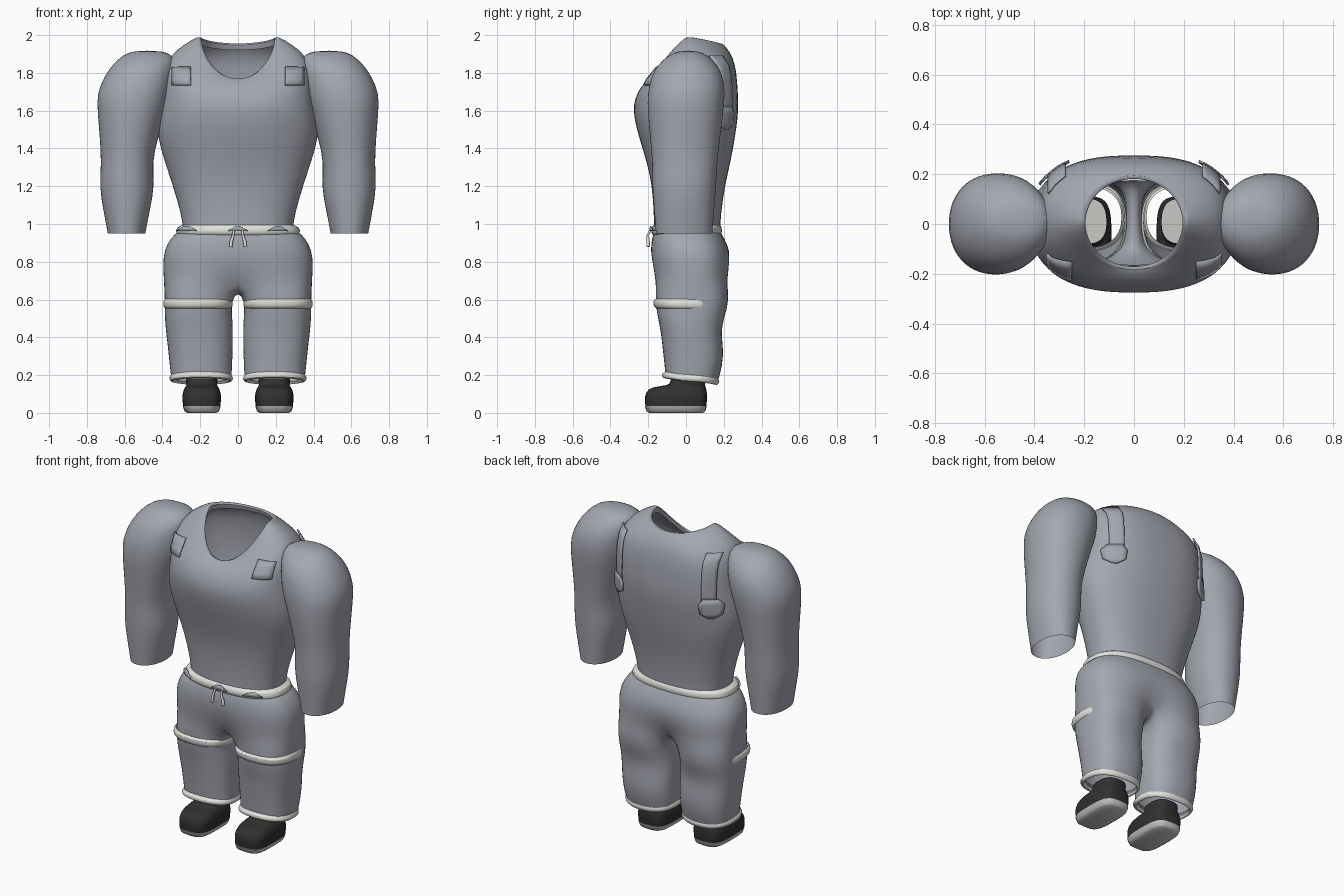
import bpy, bmesh, math
from mathutils import Vector
from mathutils.bvhtree import BVHTree

if "Cube" in bpy.data.objects:
    bpy.data.objects.remove(bpy.data.objects["Cube"])


def material(name, r, g, b):
    m = bpy.data.materials.new(name)
    m.use_nodes = True
    m.diffuse_color = (r, g, b, 1)
    bsdf = m.node_tree.nodes["Principled BSDF"]
    bsdf.inputs["Base Color"].default_value = (r, g, b, 1)
    bsdf.inputs["Roughness"].default_value = 0.8
    return m


CLOTH = material("grey cloth", 0.37, 0.385, 0.435)
TRIM = material("white trim", 0.76, 0.76, 0.72)
BLACK = material("black shoe", 0.03, 0.03, 0.03)
SOLE = material("pale sole", 0.58, 0.58, 0.56)


def power(v, n):
    return math.copysign(abs(v) ** (2 / n), v)


def ring_points(angles, cx, rx, front, back, z, n=2.4):
    """Superellipse ring; z is one height or (side, front, back) heights."""
    side_z, front_z, back_z = z if isinstance(z, tuple) else (z, z, z)
    pts = []
    for a in angles:
        s = math.sin(a)
        end = front_z if s < 0 else back_z
        pts.append(Vector((cx + rx * power(math.cos(a), n),
                           (front + back) / 2 + (back - front) / 2 * power(s, n),
                           side_z + (end - side_z) * abs(s) ** 1.3)))
    return pts


def finish(name, verts, faces, mat, subdivide=0, mirror=False, solid=0, angle=60):
    mesh = bpy.data.meshes.new(name)
    bm = bmesh.new()
    vs = [bm.verts.new(v) for v in verts]
    for f in faces:
        bm.faces.new([vs[i] for i in f])
    bmesh.ops.recalc_face_normals(bm, faces=bm.faces)
    bm.to_mesh(mesh)
    bm.free()
    mesh.materials.append(mat)
    ob = bpy.data.objects.new(name, mesh)
    bpy.context.collection.objects.link(ob)
    bpy.ops.object.select_all(action="DESELECT")
    ob.select_set(True)
    bpy.context.view_layer.objects.active = ob
    bpy.ops.object.shade_smooth_by_angle(angle=math.radians(angle))
    if mirror:
        ob.modifiers.new("Mirror", "MIRROR").use_clip = True
    if solid:
        mod = ob.modifiers.new("Solidify", "SOLIDIFY")
        mod.thickness, mod.offset = solid, 0
    if subdivide:
        mod = ob.modifiers.new("Subdivision", "SUBSURF")
        mod.levels = mod.render_levels = subdivide
    return ob


def loft(name, rings, mat, sides=32, bottom=False, top=False, **kw):
    """Skin a stack of rings (cx, rx, front, back, z, n)."""
    angles = [math.tau * i / sides for i in range(sides)]
    verts = [p for r in rings for p in ring_points(angles, *r)]
    faces = [(k * sides + i, k * sides + (i + 1) % sides,
              (k + 1) * sides + (i + 1) % sides, (k + 1) * sides + i)
             for k in range(len(rings) - 1) for i in range(sides)]
    tree = BVHTree.FromPolygons(verts, faces)
    if bottom:
        faces.append(tuple(range(sides)))
    if top:
        faces.append(tuple(range(len(verts) - sides, len(verts))))
    finish(name, verts, faces, mat, **kw)
    return tree


def patch(name, tree, rows, side, mat, lift=0.008):
    """Thin strip laid on a surface; rows are (x, z, half width)."""
    verts, cols = [], 6
    for x, z, half in rows:
        for c in range(cols):
            start = Vector((x + half * (2 * c / (cols - 1) - 1), side * 0.6, z))
            hit = tree.ray_cast(start, Vector((0, -side, 0)))[0]
            if hit is None or hit.y * side < 0:
                hit = tree.find_nearest(Vector((start.x, side * 0.2, z)))[0]
            verts.append(hit + Vector((0, side * lift, 0)))
    faces = [(k * cols + c, k * cols + c + 1, (k + 1) * cols + c + 1, (k + 1) * cols + c)
             for k in range(len(rows) - 1) for c in range(cols - 1)]
    finish(name, verts, faces, mat, solid=0.009, angle=40)


# Jacket body with a scooped open neck
body = loft("jacket_body", [
    (0, 0.29, -0.17, 0.18, 0.96, 2.4),
    (0, 0.30, -0.17, 0.185, 1.05, 2.4),
    (0, 0.345, -0.18, 0.205, 1.2, 2.4),
    (0, 0.385, -0.205, 0.235, 1.32, 2.4),
    (0, 0.43, -0.25, 0.26, 1.46, 2.3),
    (0, 0.42, -0.275, 0.275, 1.56, 2.4),
    (0, 0.40, -0.28, 0.278, (1.66, 1.63, 1.64), 2.6),
    (0, 0.39, -0.26, 0.272, (1.79, 1.69, 1.76), 2.7),
    (0, 0.37, -0.235, 0.26, (1.89, 1.73, 1.85), 2.6),
    (0, 0.29, -0.21, 0.235, (1.95, 1.755, 1.91), 2.3),
    (0, 0.208, -0.18, 0.19, (2.0, 1.775, 1.965), 2),
    (0, 0.192, -0.168, 0.178, (1.985, 1.76, 1.95), 2),
    (0, 0.20, -0.18, 0.19, (1.95, 1.73, 1.92), 2),
], CLOTH, sides=40, subdivide=1)

# Waistband
waist = loft("waistband", [
    (0, 0.315, -0.172, 0.18, 0.94, 2.5),
    (0, 0.332, -0.186, 0.192, 0.95, 2.5),
    (0, 0.328, -0.186, 0.192, 0.985, 2.5),
    (0, 0.285, -0.165, 0.175, 0.998, 2.5),
], TRIM, subdivide=1)
for label, x in (("right", -0.27), ("middle", 0), ("left", 0.21)):
    patch(f"hem_point_{label}", waist,
          [(x, 0.988, 0.012), (x, 0.975, 0.035), (x, 0.962, 0.055)], -1, CLOTH, 0.004)

# Trousers: half a pelvis that runs into one leg, then mirrored
OUTER, INNER = 17, 7
half_angles = [math.radians(-90 + 180 * i / (OUTER - 1)) for i in range(OUTER)]
leg_angles = ([math.radians(-145 + 290 * i / (OUTER - 1)) for i in range(OUTER)]
              + [math.radians(145 + 70 * j / (INNER + 1)) for j in range(1, INNER + 1)])
verts, faces = [], []
pelvis = [(0.322, -0.17, 0.185, 0.955, 0), (0.355, -0.18, 0.20, 0.93, 0),
          (0.394, -0.19, 0.235, 0.86, 0), (0.398, -0.186, 0.242, 0.78, 0.08),
          (0.394, -0.18, 0.24, 0.70, 0.25)]
for rx, front, back, z, dent in pelvis:
    for p in ring_points(half_angles, 0, rx, front, back, z, 2.6):
        p.y *= 1 - dent * (1 - abs(p.x) / rx) ** 3
        p.x = max(p.x, 0)
        verts.append(p)
for k in range(len(pelvis) - 1):
    for i in range(OUTER - 1):
        a = k * OUTER + i
        faces.append((a, a + 1, a + OUTER + 1, a + OUTER))
first = len(verts) - OUTER
start, end = verts[first], verts[-1]
for j in range(1, INNER + 1):
    t = j / (INNER + 1)
    p = end.lerp(start, t)
    verts.append(Vector((0, p.y, p.z - 0.06 * math.sin(math.pi * t) ** 0.5)))
legs = [(0.212, 0.177, -0.168, 0.235, 0.60), (0.21, 0.18, -0.15, 0.202, 0.5),
        (0.205, 0.178, -0.135, 0.187, 0.43), (0.2, 0.172, -0.125, 0.2, 0.34),
        (0.197, 0.166, -0.115, 0.195, 0.25), (0.195, 0.16, -0.11, 0.17, (0.18, 0.195, 0.165))]
count = OUTER + INNER
for k, leg in enumerate(legs):
    verts += ring_points(leg_angles, *leg, 2.5)
    for i in range(count):
        a, b = first + k * count + i, first + k * count + (i + 1) % count
        faces.append((a, b, b + count, a + count))
finish("trousers", verts, faces, CLOTH, mirror=True, subdivide=1)

arm = [(0.49, 0.69, -0.16, 0.14, 0.95), (0.465, 0.715, -0.17, 0.15, 1.08),
       (0.44, 0.735, -0.18, 0.16, 1.2), (0.455, 0.724, -0.178, 0.165, 1.32),
       (0.425, 0.732, -0.19, 0.18, 1.45), (0.38, 0.745, -0.205, 0.2, 1.6),
       (0.35, 0.748, -0.205, 0.208, 1.69), (0.34, 0.71, -0.185, 0.2, 1.78),
       (0.33, 0.665, -0.15, 0.165, 1.845), (0.34, 0.61, -0.09, 0.115, 1.895),
       (0.41, 0.55, -0.035, 0.06, 1.918)]

for side, s in (("left", 1), ("right", -1)):
    # Sleeve
    loft(f"{side}_sleeve", [(s * (a + b) / 2, (b - a) / 2, f, k, z, 2.15)
                            for a, b, f, k, z in arm], CLOTH, sides=28, top=True, subdivide=1)
    # Chest tab and back strap with a pointed flap
    patch(f"{side}_chest_tab", body, [(s * 0.3, z, 0.05) for z in (1.83, 1.8, 1.765, 1.735)],
          -1, CLOTH, 0.01)
    patch(f"{side}_back_strap", body,
          [(s * 0.31, z, 0.035) for z in (1.89, 1.84, 1.78, 1.71, 1.64, 1.6)], 1, CLOTH, 0.014)
    patch(f"{side}_strap_flap", body,
          [(s * 0.32, 1.62, 0.035), (s * 0.32, 1.585, 0.06),
           (s * 0.32, 1.53, 0.055), (s * 0.32, 1.5, 0.012)], 1, CLOTH, 0.018)
    # Thigh band, showing on the front half only
    loft(f"{side}_thigh_band", [
        (s * 0.212, rx, f, 0.18, z, 2.5)
        for rx, f, z in ((0.174, -0.155, 0.552), (0.185, -0.172, 0.56),
                         (0.185, -0.177, 0.595), (0.174, -0.16, 0.603))], TRIM, subdivide=1)
    # Rolled cuff
    loft(f"{side}_cuff", [
        (s * 0.195, rx, f, b, (z, z + 0.018, z - 0.018), 2.4)
        for rx, f, b, z in ((0.145, -0.095, 0.15, 0.18), (0.152, -0.11, 0.16, 0.162),
                            (0.168, -0.128, 0.172, 0.17), (0.17, -0.13, 0.178, 0.19),
                            (0.158, -0.105, 0.17, 0.205))], TRIM, subdivide=1)
    # Shoe with an open collar
    loft(f"{side}_shoe", [
        (s * 0.192, rx, f, b, z, n)
        for rx, f, b, z, n in ((0.098, -0.215, 0.108, 0.032, 3.5), (0.104, -0.22, 0.113, 0.07, 3.5),
                               (0.102, -0.215, 0.112, 0.11, 3.3), (0.088, -0.185, 0.105, 0.138, 3),
                               (0.08, -0.09, 0.1, 0.145, 2.8), (0.085, -0.085, 0.105, 0.165, 2.6),
                               (0.082, -0.08, 0.102, 0.182, 2.6))], BLACK, sides=24, subdivide=1)
    loft(f"{side}_sole", [
        (s * 0.192, rx, f, b, z, 3.5)
        for rx, f, b, z in ((0.078, -0.195, 0.09, 0), (0.092, -0.21, 0.103, 0.01),
                            (0.1, -0.218, 0.11, 0.036))],
         SOLE, sides=24, bottom=True, top=True, angle=40)
    # Drawstring with a knotted tip
    cord = bpy.data.curves.new(f"{side}_drawstring", "CURVE")
    cord.dimensions, cord.bevel_depth, cord.use_fill_caps = "3D", 0.006, True
    line = cord.splines.new("POLY")
    path = [(0.022, -0.19, 0.965), (0.026, -0.202, 0.94), (0.036, -0.2, 0.905), (0.038, -0.2, 0.88)]
    line.points.add(len(path) - 1)
    for k, (pt, (x, y, z)) in enumerate(zip(line.points, path)):
        pt.co = (s * x, y, z, 1)
        pt.radius = 1.5 if k > 1 else 1
    cord.materials.append(TRIM)
    bpy.context.collection.objects.link(bpy.data.objects.new(f"{side}_drawstring", cord))
